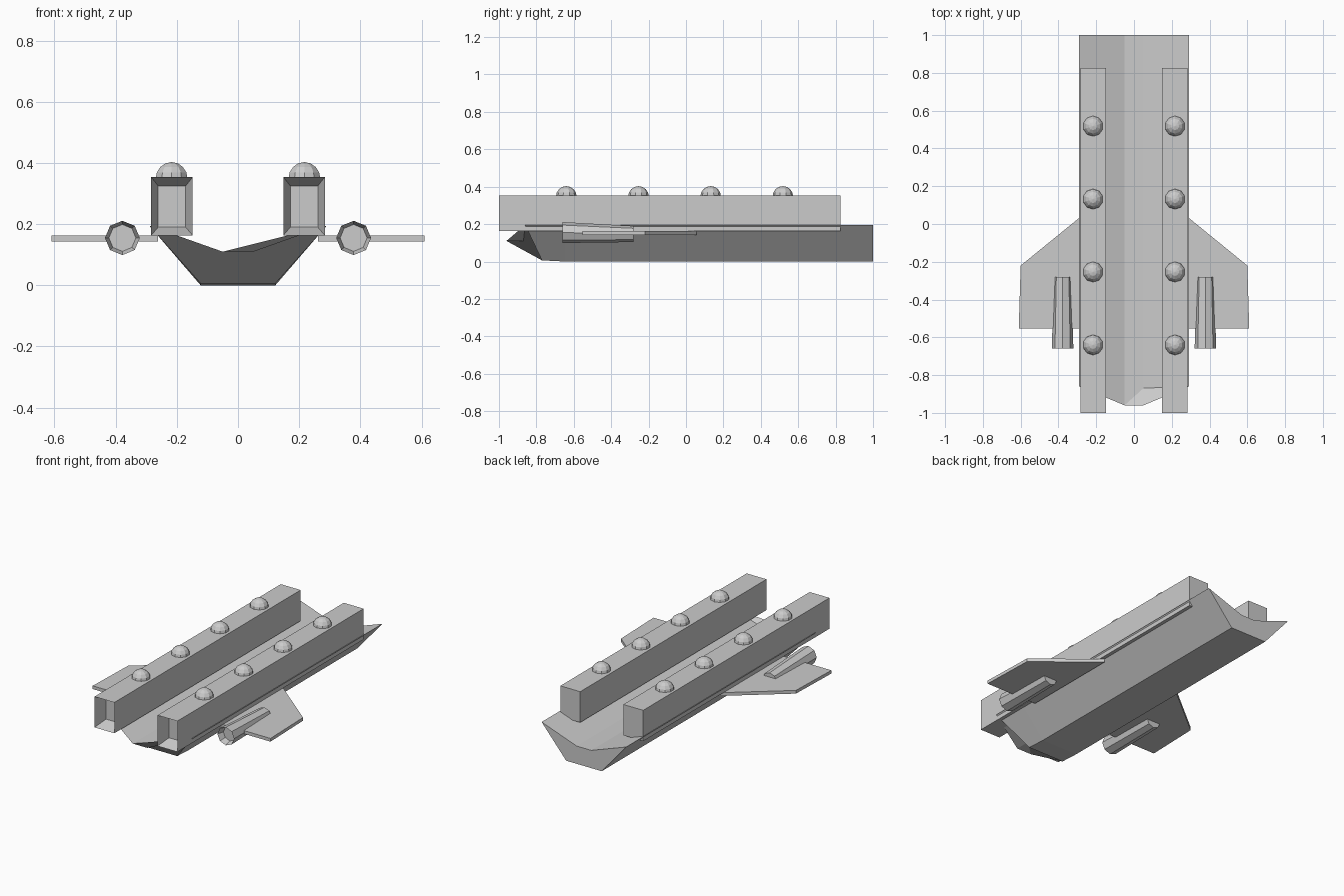
import bpy, bmesh, math
from mathutils import Matrix

cube = bpy.data.objects.get("Cube")
if cube:
    bpy.data.objects.remove(cube, do_unlink=True)

GREY = (0.6, 0.6, 0.6, 1)
grey = bpy.data.materials.new("light_grey")
grey.use_nodes = True
grey.diffuse_color = GREY
grey.node_tree.nodes["Principled BSDF"].inputs["Base Color"].default_value = GREY


def finish(name, bm):
    bmesh.ops.recalc_face_normals(bm, faces=bm.faces)
    mesh = bpy.data.meshes.new(name)
    bm.to_mesh(mesh)
    bm.free()
    mesh.materials.append(grey)
    obj = bpy.data.objects.new(name, mesh)
    bpy.context.collection.objects.link(obj)
    return obj


def loft(name, loops):
    """Bridge equal-length loops of points in order and cap both ends."""
    bm = bmesh.new()
    rings = [[bm.verts.new(p) for p in loop] for loop in loops]
    for a, b in zip(rings, rings[1:]):
        for i in range(len(a)):
            j = (i + 1) % len(a)
            bm.faces.new((a[i], a[j], b[j], b[i]))
    bm.faces.new(rings[0])
    bm.faces.new(rings[-1])
    return finish(name, bm)


def rectangle(x, z, half_x, z0, z1, y):
    return [(x - half_x, y, z0), (x + half_x, y, z0),
            (x + half_x, y, z1), (x - half_x, y, z1)]


def octagon(x, z, rx, rz, y):
    return [(x + rx * math.cos(i * math.pi / 4), y, z + rz * math.sin(i * math.pi / 4))
            for i in range(8)]


# Hull: open channel section with a raked prow
def hull_section(rim_y, floor_y, keel_y, keel_z):
    half = [(0.05, floor_y, 0.11), (0.29, rim_y, 0.195), (0.122, keel_y, keel_z)]
    return half + [(-x, y, z) for x, y, z in reversed(half)]


loft("hull", [hull_section(-0.86, -0.96, -0.77, 0.006),
              hull_section(-0.65, -0.65, -0.65, 0),
              hull_section(1, 1, 1, 0)])

for side, label in ((1, "left"), (-1, "right")):
    # Long box with a tapered recess in its front
    x = side * 0.216
    loft(label + "_box", [rectangle(x, 0, 0.045, 0.19, 0.325, -0.92),
                          rectangle(x, 0, 0.068, 0.163, 0.354, -1),
                          rectangle(x, 0, 0.068, 0.163, 0.354, 0.825)])

    # Row of faceted domes
    for n in range(4):
        bm = bmesh.new()
        bmesh.ops.create_uvsphere(bm, u_segments=10, v_segments=8, radius=0.055)
        bmesh.ops.bisect_plane(bm, geom=bm.verts[:] + bm.edges[:] + bm.faces[:],
                               plane_co=(0, 0, -0.01), plane_no=(0, 0, -1), clear_outer=True)
        bmesh.ops.transform(bm, verts=bm.verts,
                            matrix=Matrix.Translation((side * 0.217, -0.64 + n * 0.386, 0.348)))
        finish(f"{label}_dome_{n + 1}", bm)

    # Swept wing
    outline = [(0.262, 0.055), (0.6, -0.22), (0.61, -0.553), (0.262, -0.553)]
    loft(label + "_wing", [[(side * px, py, z) for px, py in outline]
                           for z in (0.143, 0.163)])

    # Engine pod, tapered to the rear, with a hollow front
    x = side * 0.378
    loft(label + "_engine", [octagon(x, 0.155, 0.044, 0.044, -0.62),
                             octagon(x, 0.155, 0.057, 0.056, -0.66),
                             octagon(x, 0.147, 0.047, 0.043, -0.28)])
